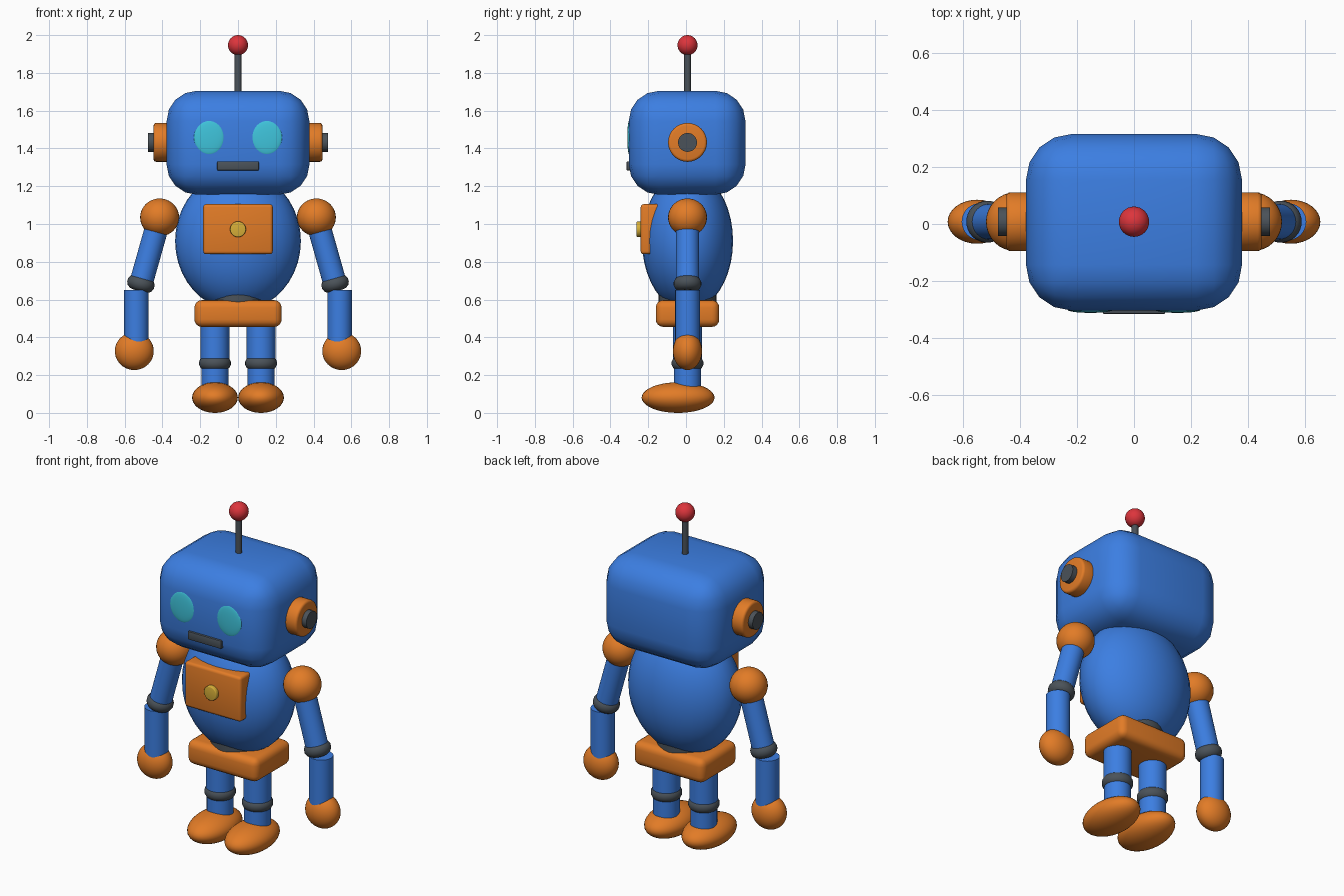
import bpy, bmesh, math
from mathutils import Matrix, Vector

cube = bpy.data.objects.get("Cube")
if cube:
    bpy.data.objects.remove(cube, do_unlink=True)

MID = 0.008  # depth of the body's centre plane


def material(name, rgb):
    mat = bpy.data.materials.new(name)
    mat.use_nodes = True
    mat.diffuse_color = (*rgb, 1)
    node = next(n for n in mat.node_tree.nodes if n.type == "BSDF_PRINCIPLED")
    node.inputs["Base Color"].default_value = (*rgb, 1)
    return mat


BLUE = material("blue_paint", (0.045, 0.21, 0.76))
ORANGE = material("orange_paint", (0.76, 0.2, 0.02))
DARK = material("dark_metal", (0.07, 0.085, 0.1))
CYAN = material("cyan_glass", (0.05, 0.56, 0.72))
RED = material("red_bulb", (0.72, 0.035, 0.045))
YELLOW = material("yellow_button", (0.68, 0.43, 0.04))


def finish(name, bm, mat):
    """Smooth the faces, keep hard edges sharp and link the object."""
    bmesh.ops.recalc_face_normals(bm, faces=bm.faces)
    for face in bm.faces:
        face.smooth = True
    for edge in bm.edges:
        edge.smooth = edge.calc_face_angle(0) < math.radians(40)
    mesh = bpy.data.meshes.new(name)
    bm.to_mesh(mesh)
    bm.free()
    mesh.materials.append(mat)
    obj = bpy.data.objects.new(name, mesh)
    bpy.context.collection.objects.link(obj)
    return obj


def bevel_hard(bm, width, segments):
    hard = [e for e in bm.edges if e.calc_face_angle(0) > 1]
    bmesh.ops.bevel(bm, geom=hard, offset=width, segments=segments,
                    profile=0.5, affect="EDGES", clamp_overlap=True)


def box(name, low, high, mat, bevel, segments=3):
    low, high = Vector(low), Vector(high)
    bm = bmesh.new()
    bmesh.ops.create_cube(bm, size=1)
    bmesh.ops.scale(bm, vec=high - low, verts=bm.verts)
    bevel_hard(bm, bevel, segments)
    bmesh.ops.translate(bm, vec=(low + high) / 2, verts=bm.verts)
    return finish(name, bm, mat)


def ball(name, centre, radii, mat):
    bm = bmesh.new()
    bmesh.ops.create_uvsphere(bm, u_segments=32, v_segments=20, radius=1)
    bmesh.ops.scale(bm, vec=radii, verts=bm.verts)
    bmesh.ops.translate(bm, vec=centre, verts=bm.verts)
    return finish(name, bm, mat)


def placement(start, end):
    axis = Vector(end) - Vector(start)
    turn = axis.to_track_quat("Z", "Y").to_matrix().to_4x4()
    return axis.length, turn


def rod(name, start, end, radius, mat, bevel=0):
    length, turn = placement(start, end)
    bm = bmesh.new()
    bmesh.ops.create_cone(bm, cap_ends=True, segments=32, radius1=radius,
                          radius2=radius, depth=length)
    if bevel:
        bevel_hard(bm, bevel, 3)
    middle = (Vector(start) + Vector(end)) / 2
    bmesh.ops.transform(bm, matrix=Matrix.Translation(middle) @ turn, verts=bm.verts)
    return finish(name, bm, mat)


def ring(name, centre, axis, major, minor, mat):
    """Spin a small circle around the axis to make a rounded joint."""
    bm = bmesh.new()
    bmesh.ops.create_circle(bm, segments=14, radius=minor,
                            matrix=Matrix.Translation((major, 0, 0)) @ Matrix.Rotation(math.pi / 2, 4, "X"))
    bmesh.ops.spin(bm, geom=bm.verts[:] + bm.edges[:], cent=(0, 0, 0),
                   axis=(0, 0, 1), angle=math.tau, steps=32, use_merge=True)
    bmesh.ops.remove_doubles(bm, verts=bm.verts, dist=0.0001)
    turn = placement((0, 0, 0), axis)[1]
    bmesh.ops.transform(bm, matrix=Matrix.Translation(centre) @ turn, verts=bm.verts)
    return finish(name, bm, mat)


# Head, mouth and antenna
box("head", (-0.378, -0.303, 1.155), (0.378, 0.315, 1.705), BLUE, 0.16, 4)
box("mouth", (-0.11, -0.315, 1.283), (0.11, -0.28, 1.332), DARK, 0.006, 2)
rod("antenna", (0, MID, 1.68), (0, MID, 1.92), 0.018, DARK)
ball("antenna_bulb", (0, MID, 1.947), (0.053, 0.053, 0.053), RED)

# Torso, chest panel and hips
ball("torso", (0, MID, 0.91), (0.333, 0.241, 0.37), BLUE)
box("chest_panel", (-0.184, -0.24, 0.84), (0.184, -0.12, 1.105), ORANGE, 0.016)
rod("chest_button", (0, -0.22, 0.972), (0, -0.262, 0.972), 0.042, YELLOW, 0.006)
rod("waist", (0, MID, 0.52), (0, MID, 0.64), 0.153, DARK)
box("hips", (-0.231, -0.16, 0.455), (0.231, 0.176, 0.597), ORANGE, 0.04, 4)

# Paired parts
for side, s in (("left", 1), ("right", -1)):
    ball(f"{side}_eye", (s * 0.153, -0.3, 1.458), (0.08, 0.011, 0.091), CYAN)
    rod(f"{side}_ear", (s * 0.35, MID, 1.432), (s * 0.447, MID, 1.432), 0.103, ORANGE, 0.014)
    rod(f"{side}_ear_cap", (s * 0.42, MID, 1.432), (s * 0.476, MID, 1.432), 0.05, DARK)

    # Arm
    shoulder = Vector((s * 0.415, MID, 1.035))
    elbow = Vector((s * 0.514, MID, 0.684))
    ball(f"{side}_shoulder", shoulder, (0.103, 0.103, 0.1), ORANGE)
    rod(f"{side}_upper_arm", shoulder, elbow, 0.062, BLUE)
    ring(f"{side}_elbow", elbow, shoulder - elbow, 0.034, 0.04, DARK)
    rod(f"{side}_forearm", (s * 0.538, MID, 0.36), (s * 0.538, MID, 0.65), 0.065, BLUE)
    ball(f"{side}_hand", (s * 0.549, MID, 0.327), (0.103, 0.077, 0.1), ORANGE)

    # Leg
    x = s * 0.122
    rod(f"{side}_thigh", (x, MID, 0.27), (x, MID, 0.5), 0.076, BLUE)
    ring(f"{side}_knee", (x, MID, 0.263), (0, 0, 1), 0.047, 0.038, DARK)
    rod(f"{side}_shin", (x, MID, 0.09), (x, MID, 0.255), 0.072, BLUE)
    ball(f"{side}_foot", (x, -0.042, 0.081), (0.121, 0.193, 0.081), ORANGE)
